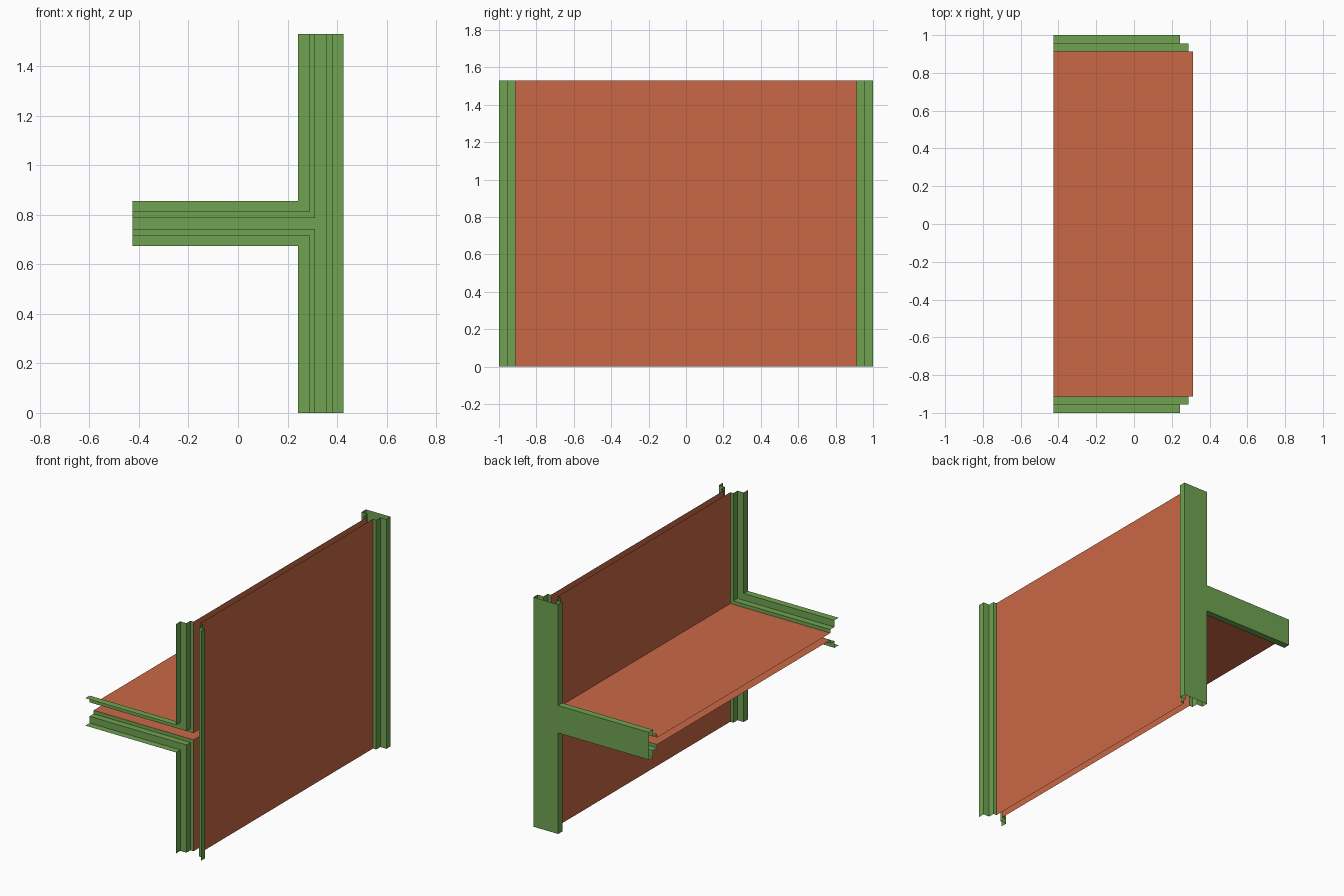
import bpy, bmesh

if "Cube" in bpy.data.objects:
    bpy.data.objects.remove(bpy.data.objects["Cube"])

# Overall measures: a T-shaped open shell, post + side arm
CX, X0, HEIGHT = 0.3345, -0.426, 1.53
MID = HEIGHT / 2
OUT, STEP, CORE = 0.0915, 0.0465, 0.023      # half widths of the T
Y_END, Y_STEP, Y_PANEL = 1.0, 0.955, 0.912


def material(name, colour):
    m = bpy.data.materials.new(name)
    m.diffuse_color = (*colour, 1)
    m.use_nodes = True
    m.node_tree.nodes["Principled BSDF"].inputs["Base Color"].default_value = m.diffuse_color
    return m


GREEN = material("green", (0.162, 0.365, 0.083))
ORANGE = material("orange", (0.59, 0.137, 0.061))


def t_paths(d):
    """The three outline runs of the T at half width d, as (x, z)."""
    return [
        [(CX + d, 0), (CX + d, HEIGHT)],
        [(CX - d, HEIGHT), (CX - d, MID + d), (X0, MID + d)],
        [(X0, MID - d), (CX - d, MID - d), (CX - d, 0)],
    ]


def sweep(name, profile, mat):
    """Sweep a (half width, y) profile along all three runs of the T."""
    bm = bmesh.new()
    for run in range(3):
        rows = [[bm.verts.new((x, y, z)) for x, z in t_paths(d)[run]]
                for d, y in profile]
        for a, b in zip(rows, rows[1:]):
            for i in range(len(a) - 1):
                bm.faces.new((a[i], a[i + 1], b[i + 1], b[i]))
    if profile[0][1] > profile[-1][1]:
        bmesh.ops.reverse_faces(bm, faces=bm.faces[:])
    return finish(name, bm, mat)


def finish(name, bm, mat):
    me = bpy.data.meshes.new(name)
    bm.to_mesh(me)
    bm.free()
    me.materials.append(mat)
    ob = bpy.data.objects.new(name, me)
    bpy.context.collection.objects.link(ob)
    return ob


# Orange double-skin panels of the wall and shelf
sweep("panels", [(CORE, Y_PANEL), (CORE, -Y_PANEL)], ORANGE)

# Green stepped edge rails at both ends
for name, s in (("front_rail", -1), ("back_rail", 1)):
    sweep(name, [(CORE, s * Y_PANEL), (STEP, s * Y_PANEL), (STEP, s * Y_STEP),
                 (OUT, s * Y_STEP), (OUT, s * Y_END)], GREEN)

# Flat T-shaped plate closing the back end only (the front end is open)
bm = bmesh.new()
outline = [p for run in t_paths(OUT) for p in run]
bm.faces.new([bm.verts.new((x, Y_END, z)) for x, z in outline])
bm.normal_update()
if bm.faces[:][0].normal.y < 0:
    bmesh.ops.reverse_faces(bm, faces=bm.faces[:])
finish("back_end_plate", bm, GREEN)
